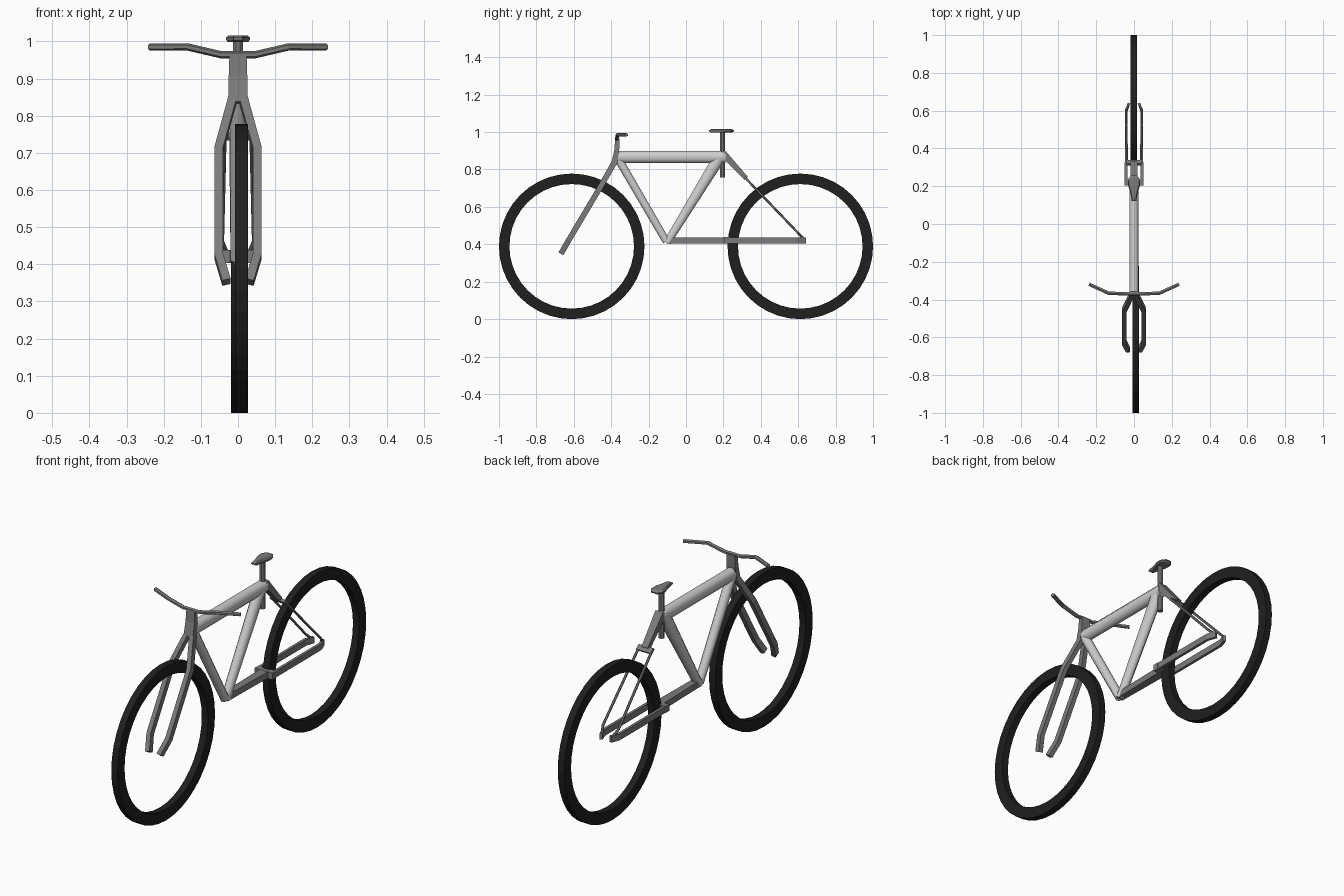
import bpy, bmesh, math
from mathutils import Vector

if "Cube" in bpy.data.objects:
    bpy.data.objects.remove(bpy.data.objects["Cube"])

def material(name, c):
    m = bpy.data.materials.new(name)
    m.diffuse_color = (*c, 1)
    m.use_nodes = True
    m.node_tree.nodes["Principled BSDF"].inputs["Base Color"].default_value = m.diffuse_color
    return m

SILVER = material("silver", (0.62, 0.62, 0.62))
GREY = material("mid grey", (0.2, 0.2, 0.2))
BLACK = material("tyre black", (0.014, 0.014, 0.014))

def finish(name, bm, mat, mirror=False, smooth=False):
    bmesh.ops.recalc_face_normals(bm, faces=bm.faces)
    me = bpy.data.meshes.new(name)
    bm.to_mesh(me)
    bm.free()
    me.materials.append(mat)
    ob = bpy.data.objects.new(name, me)
    bpy.context.collection.objects.link(ob)
    if mirror:
        ob.modifiers.new("mirror", 'MIRROR').use_bisect_axis[0] = False
    if smooth:
        bpy.context.view_layer.objects.active = ob
        ob.select_set(True)
        bpy.ops.object.shade_smooth_by_angle(angle=math.radians(60))
        ob.select_set(False)
    return ob

def tube(name, pts, sizes, mat, sides=4, ref=(1, 0, 0), mirror=False, smooth=False):
    """Sweep a polygon along pts; sizes = (width along ref, depth) at each point."""
    pts = [Vector(p) for p in pts]
    if isinstance(sizes, tuple):
        sizes = [sizes] * len(pts)
    bm = bmesh.new()
    rings = []
    k = 0.5 / math.cos(math.pi / sides)
    for i, p in enumerate(pts):
        t = Vector()
        if i > 0:
            t += (p - pts[i - 1]).normalized()
        if i < len(pts) - 1:
            t += (pts[i + 1] - p).normalized()
        t.normalize()
        r = Vector(ref)
        u = (r - r.dot(t) * t).normalized()
        v = t.cross(u)
        w, d = sizes[i]
        ring = []
        for j in range(sides):
            a = 2 * math.pi * (j + 0.5) / sides
            ring.append(bm.verts.new(p + u * w * k * math.cos(a) + v * d * k * math.sin(a)))
        rings.append(ring)
    for a, b in zip(rings, rings[1:]):
        for j in range(sides):
            n = (j + 1) % sides
            bm.faces.new((a[j], a[n], b[n], b[j]))
    bm.faces.new(rings[0])
    bm.faces.new(rings[-1])
    return finish(name, bm, mat, mirror, smooth)

def wheel(name, x, y, outer=0.389, inner=0.333, half=0.0175, n=40):
    bm = bmesh.new()
    prof = [(-half, inner), (-half, outer), (half, outer), (half, inner)]
    rings = []
    for i in range(n):
        a = 2 * math.pi * i / n
        rings.append([bm.verts.new((x + px, y + r * math.cos(a), 0.389 + r * math.sin(a)))
                      for px, r in prof])
    for i in range(n):
        a, b = rings[i], rings[(i + 1) % n]
        for j in range(4):
            k = (j + 1) % 4
            bm.faces.new((a[j], a[k], b[k], b[j]))
    return finish(name, bm, BLACK)

# Tyres
wheel("front_tyre", 0.0095, -0.611)
wheel("rear_tyre", -0.001, 0.611)

# Main frame triangle
tube("top_tube", [(0, -0.385, 0.866), (0, 0.21, 0.866)], (0.05, 0.064), SILVER, 8, smooth=True)
tube("down_tube", [(0, -0.37, 0.87), (0, -0.105, 0.415)], [(0.044, 0.044), (0.04, 0.04)],
     SILVER, 8, smooth=True)
tube("seat_tube", [(0, 0.185, 0.875), (0, -0.1, 0.41)], [(0.05, 0.066), (0.04, 0.04)],
     SILVER, 8, smooth=True)

# Lower rear stays: one bar, a yoke, then two arms around the tyre
tube("chain_stay_bar", [(0, -0.105, 0.421), (0, 0.215, 0.421)], [(0.034, 0.032), (0.046, 0.032)], GREY)
tube("chain_stay_yoke", [(0, 0.205, 0.421), (0, 0.235, 0.421)], (0.1, 0.034), GREY)
tube("chain_stay_arms", [(0.042, 0.22, 0.421), (0.042, 0.595, 0.421), (0.026, 0.64, 0.421)],
     (0.014, 0.032), GREY, mirror=True)

# Upper rear stays
tube("seat_stay_neck", [(0, 0.2, 0.885), (0, 0.322, 0.752)], [(0.042, 0.036), (0.034, 0.024)], GREY)
tube("seat_stay_yoke", [(0, 0.315, 0.757), (0, 0.335, 0.738)], (0.082, 0.014), GREY)
tube("seat_stay_arms", [(0.036, 0.322, 0.75), (0.043, 0.6, 0.46), (0.028, 0.634, 0.425)],
     (0.011, 0.011), GREY, 6, mirror=True)

# Front fork and stem
tube("fork_legs", [(0.013, -0.376, 0.85), (0.052, -0.457, 0.708), (0.052, -0.627, 0.422),
                   (0.031, -0.667, 0.352)], (0.023, 0.03), GREY, mirror=True)
tube("stem", [(0, -0.383, 0.835), (0, -0.37, 0.905), (0, -0.367, 0.966)],
     [(0.052, 0.03), (0.05, 0.026), (0.046, 0.024)], GREY)

# Handlebar
half = [(0.045, -0.37, 0.964), (0.135, -0.366, 0.985), (0.238, -0.319, 0.985)]
tube("handlebar", [(-x, y, z) for x, y, z in reversed(half)] + half,
     (0.018, 0.017), GREY, 6, ref=(0, 1, 0))

# Seat post and saddle
tube("seat_post", [(0, 0.195, 0.757), (0, 0.195, 1.005)], (0.027, 0.027), GREY, 8)
bm = bmesh.new()
side = [(0.012, 0.122), (0.019, 0.165), (0.032, 0.205), (0.032, 0.235), (0.016, 0.257)]
outline = side + [(-x, y) for x, y in reversed(side)]
levels = [(0.998, 0.85), (1.004, 1.0), (1.01, 1.0), (1.016, 0.8)]
rings = [[bm.verts.new((x * s, 0.19 + (y - 0.19) * s, z)) for x, y in outline] for z, s in levels]
for a, b in zip(rings, rings[1:]):
    for j in range(len(a)):
        k = (j + 1) % len(a)
        bm.faces.new((a[j], a[k], b[k], b[j]))
bm.faces.new(rings[0])
bm.faces.new(rings[-1])
finish("saddle", bm, GREY)
